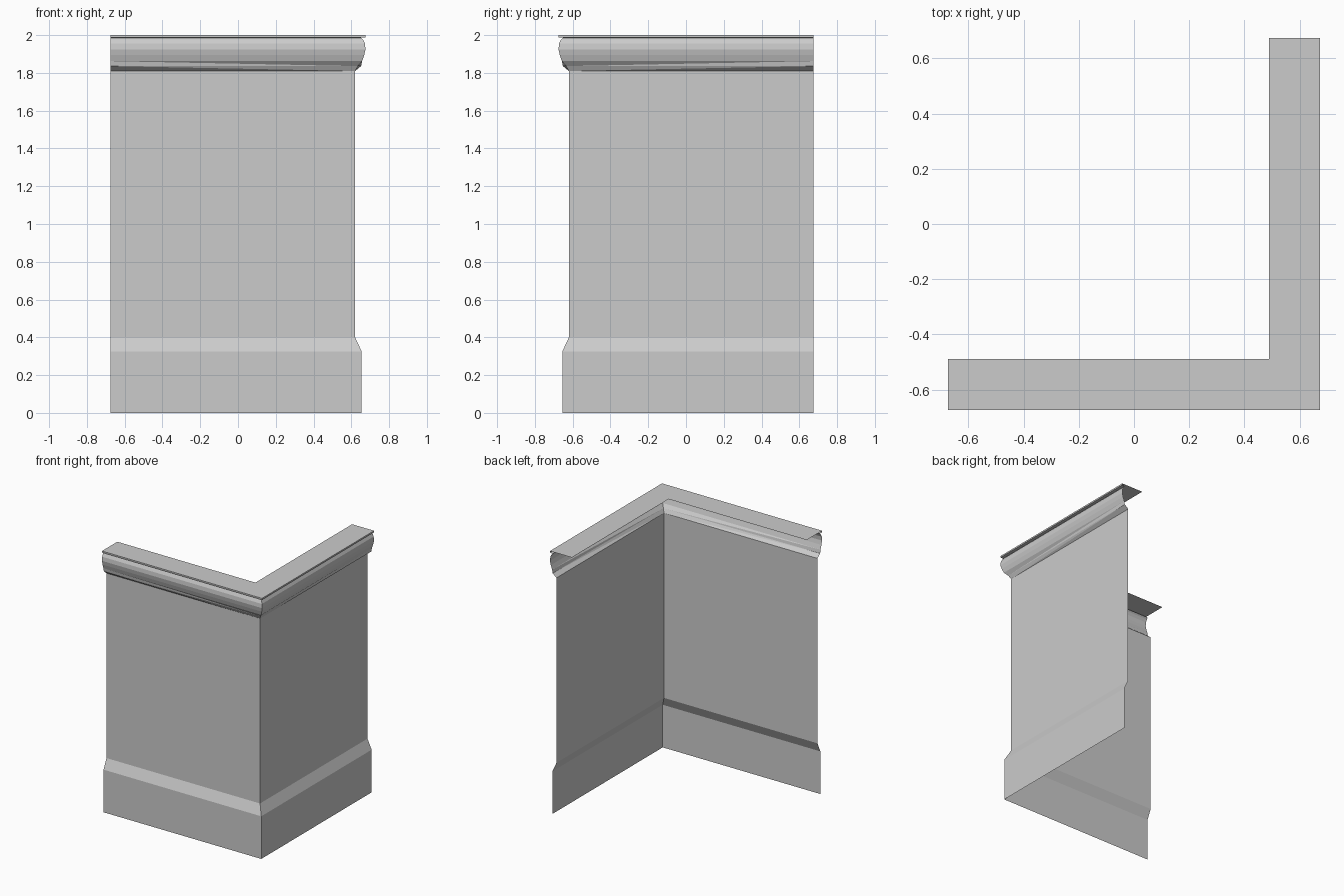
import bpy
import bmesh

old = bpy.data.objects.get("Cube")
if old:
    bpy.data.objects.remove(old, do_unlink=True)

END = 0.675  # free ends of both wings

grey = bpy.data.materials.new("plain_grey")
grey.use_nodes = True
grey.diffuse_color = (0.6, 0.6, 0.6, 1)
grey.node_tree.nodes["Principled BSDF"].inputs["Base Color"].default_value = (0.6, 0.6, 0.6, 1)


def corner_sheet(name, profile, corner_profile=None):
    """Sweep an open (offset, height) profile around the mitred corner."""
    bm = bmesh.new()
    rows = []
    for (d, z), (c, cz) in zip(profile, corner_profile or profile):
        rows.append([bm.verts.new(p) for p in ((-END, -d, z), (c, -c, cz), (d, END, z))])
    for low, high in zip(rows, rows[1:]):
        # Split each strip symmetrically about the mitre
        a, b, c = low
        e, f, g = high
        for tri in ((a, b, e), (b, f, e), (b, c, g), (b, g, f)):
            bm.faces.new(tri)
    # Rejoin flat strips into quads
    bmesh.ops.dissolve_limit(bm, angle_limit=0.001, verts=bm.verts, edges=bm.edges)
    mesh = bpy.data.meshes.new(name)
    bm.to_mesh(mesh)
    bm.free()
    mesh.materials.append(grey)
    obj = bpy.data.objects.new(name, mesh)
    bpy.context.collection.objects.link(obj)
    return obj


# Skirting with sloped top, and the plain wall above it
corner_sheet("skirting", [(0.655, 0), (0.655, 0.325), (0.62, 0.4)])
corner_sheet("wall_panel", [(0.62, 0.4), (0.62, 1.81)])

# Rounded moulding: its lowest edge tucks in slightly at the corner
bulge = [(0.62, 1.81), (0.652, 1.836), (0.657, 1.862), (0.668, 1.894),
         (0.675, 1.925), (0.672, 1.955), (0.662, 1.975), (0.652, 1.986)]
tucked = list(bulge)
tucked[1] = (0.635, 1.836)
corner_sheet("moulding", bulge, tucked)

# Thin lip and flat top ledge
corner_sheet("top_ledge", [(0.652, 1.986), (0.675, 1.988), (0.675, 2.0), (0.49, 2.0)])
